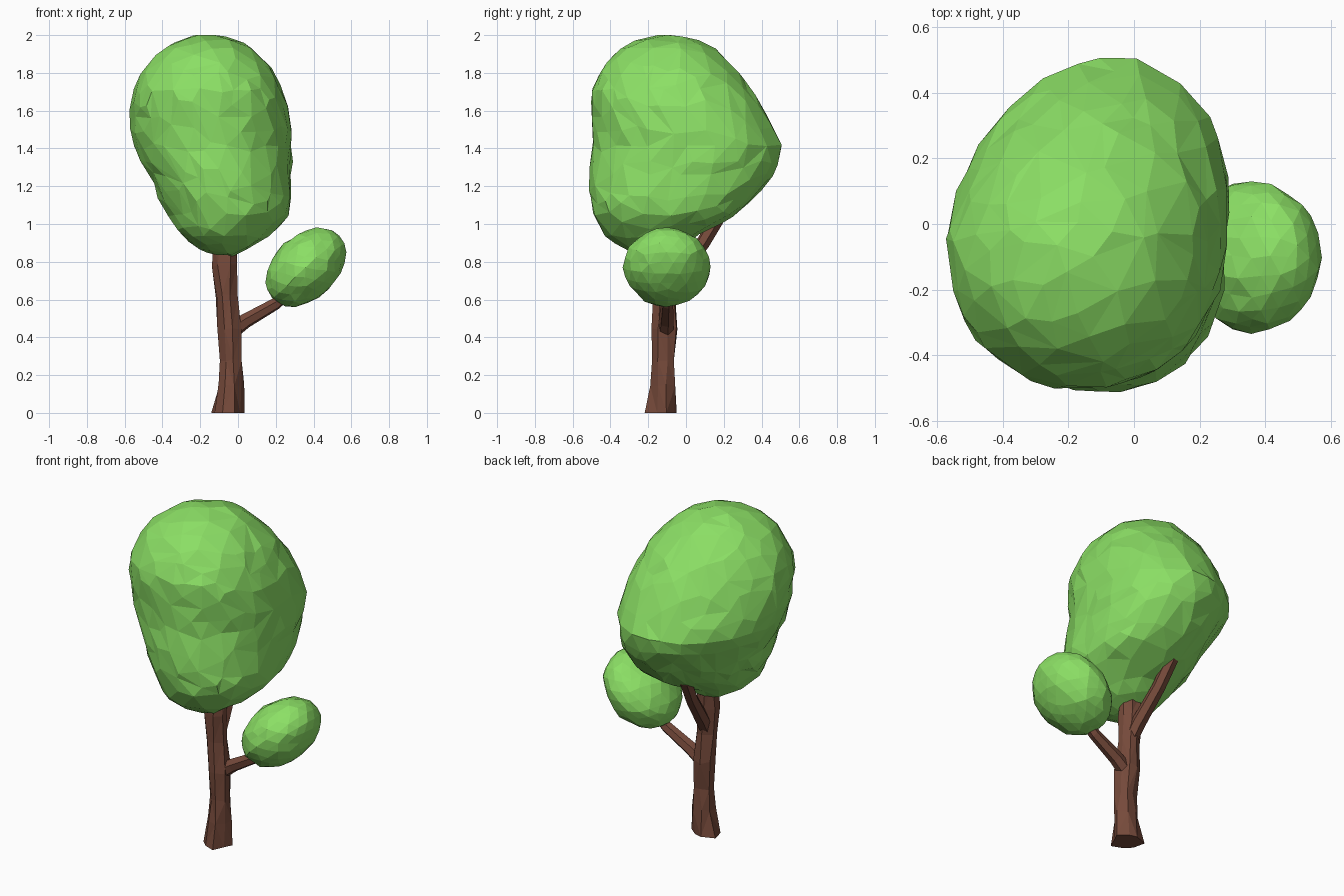
import bpy, bmesh, math, random
from mathutils import Vector, Matrix

if "Cube" in bpy.data.objects:
    bpy.data.objects.remove(bpy.data.objects["Cube"])

random.seed(4)


def material(name, color):
    m = bpy.data.materials.new(name)
    m.diffuse_color = color
    m.use_nodes = True
    m.node_tree.nodes["Principled BSDF"].inputs["Base Color"].default_value = m.diffuse_color
    return m


LEAF = material("leaf_green", (0.26, 0.74, 0.13, 1))
BARK = material("bark_brown", (0.18, 0.068, 0.043, 1))


def finish(bm, name, mat):
    bmesh.ops.recalc_face_normals(bm, faces=bm.faces)
    me = bpy.data.meshes.new(name)
    bm.to_mesh(me)
    bm.free()
    me.materials.append(mat)
    ob = bpy.data.objects.new(name, me)
    bpy.context.collection.objects.link(ob)
    return ob


def jitter(amount):
    return Vector([random.uniform(-amount, amount) for _ in range(3)])


def tube(name, path, sides, rough=0.0, roots=0.0):
    """Faceted limb through (x, y, z, radius) points, with root lobes on the first ring."""
    bm = bmesh.new()
    pts = [Vector(p[:3]) for p in path]
    rings = []
    for i, p in enumerate(path):
        d = pts[min(i + 1, len(pts) - 1)] - pts[max(i - 1, 0)]
        rot = Vector((0, 0, 1)).rotation_difference(d)
        if roots:
            rot.identity()
        ring = []
        for k in range(sides):
            a = 2 * math.pi * k / sides + 0.3
            r = p[3] * (1 + (roots * math.cos(3 * a - math.pi / 2) if i == 0 else 0))
            j = jitter(rough)
            if i == 0:
                j.z = 0
            ring.append(bm.verts.new(pts[i] + rot @ Vector((r * math.cos(a), r * math.sin(a), 0)) + j))
        rings.append(ring)
    for lo, hi in zip(rings, rings[1:]):
        for k in range(sides):
            n = (k + 1) % sides
            bm.faces.new((lo[k], lo[n], hi[n], hi[k]))
    bm.faces.new(rings[0])
    bm.faces.new(rings[-1])
    bmesh.ops.triangulate(bm, faces=bm.faces)
    return finish(bm, name, BARK)


# Trunk and its two limbs
tube("trunk", [(-0.05, -0.125, 0, 0.083), (-0.042, -0.12, 0.15, 0.071),
               (-0.036, -0.117, 0.28, 0.06), (-0.047, -0.115, 0.45, 0.064),
               (-0.055, -0.115, 0.62, 0.062), (-0.068, -0.115, 0.78, 0.068),
               (-0.07, -0.115, 0.92, 0.066)], 8, 0.009, 0.18)
tube("side_branch", [(-0.05, -0.11, 0.42, 0.045), (0.04, -0.105, 0.487, 0.04),
                     (0.2, -0.1, 0.578, 0.033), (0.27, -0.1, 0.64, 0.03)], 6)
tube("back_branch", [(-0.06, -0.11, 0.63, 0.04), (-0.07, -0.05, 0.72, 0.042),
                     (-0.1, 0.09, 0.9, 0.038), (-0.12, 0.18, 1.05, 0.038)], 6)

# Main crown: a sphere shaped by x and y limits at several heights
Z0, Z1 = 0.83, 2.0
LIMITS = [  # z, x min, x max, y min, y max
    (0.87, -0.21, 0.06, -0.33, -0.03), (0.95, -0.31, 0.17, -0.43, 0.08),
    (1.05, -0.365, 0.265, -0.485, 0.26), (1.25, -0.46, 0.275, -0.51, 0.45),
    (1.4, -0.55, 0.28, -0.49, 0.51), (1.55, -0.57, 0.275, -0.49, 0.435),
    (1.7, -0.555, 0.235, -0.5, 0.345), (1.8, -0.51, 0.185, -0.45, 0.275),
    (1.9, -0.43, 0.1, -0.38, 0.17), (1.97, -0.32, 0.0, -0.26, 0.07)]


def shape_at(z):
    rows = []
    for zr, xa, xb, ya, yb in LIMITS:
        t = 2 * (zr - Z0) / (Z1 - Z0) - 1
        s = math.sqrt(1 - t * t)
        rows.append((zr, (xa + xb) / 2, (ya + yb) / 2, (xb - xa) / 2 / s, (yb - ya) / 2 / s))
    if z <= rows[0][0]:
        return rows[0][1:]
    for a, b in zip(rows, rows[1:]):
        if z <= b[0]:
            f = (z - a[0]) / (b[0] - a[0])
            return [u + (v - u) * f for u, v in zip(a[1:], b[1:])]
    return rows[-1][1:]


bm = bmesh.new()
bmesh.ops.create_icosphere(bm, subdivisions=4, radius=1)
for v in bm.verts:
    z = Z0 + (v.co.z + 1) / 2 * (Z1 - Z0)
    cx, cy, sx, sy = shape_at(z)
    # fuller at back right, flatter at back left
    s2 = math.sin(2 * math.atan2(v.co.y, v.co.x))
    k = 1 + (0.085 * s2 if v.co.y > 0 else 0.03 * abs(s2))
    v.co = Vector((cx + k * sx * v.co.x, cy + k * sy * v.co.y, z)) + jitter(0.007)
crown = finish(bm, "main_crown", LEAF)
dec = crown.modifiers.new("coarse_facets", "DECIMATE")
dec.ratio = 0.45

# Small crown: tilted ellipsoid on the side branch
bm = bmesh.new()
bmesh.ops.create_icosphere(bm, subdivisions=3, radius=1)
tilt = Matrix.Rotation(math.radians(-43), 3, 'Y')
for v in bm.verts:
    c = v.co
    v.co = Vector((0.36, -0.1, 0.772)) + tilt @ Vector((c.x * 0.243, c.y * 0.23, c.z * 0.168)) + jitter(0.006)
finish(bm, "small_crown", LEAF)
